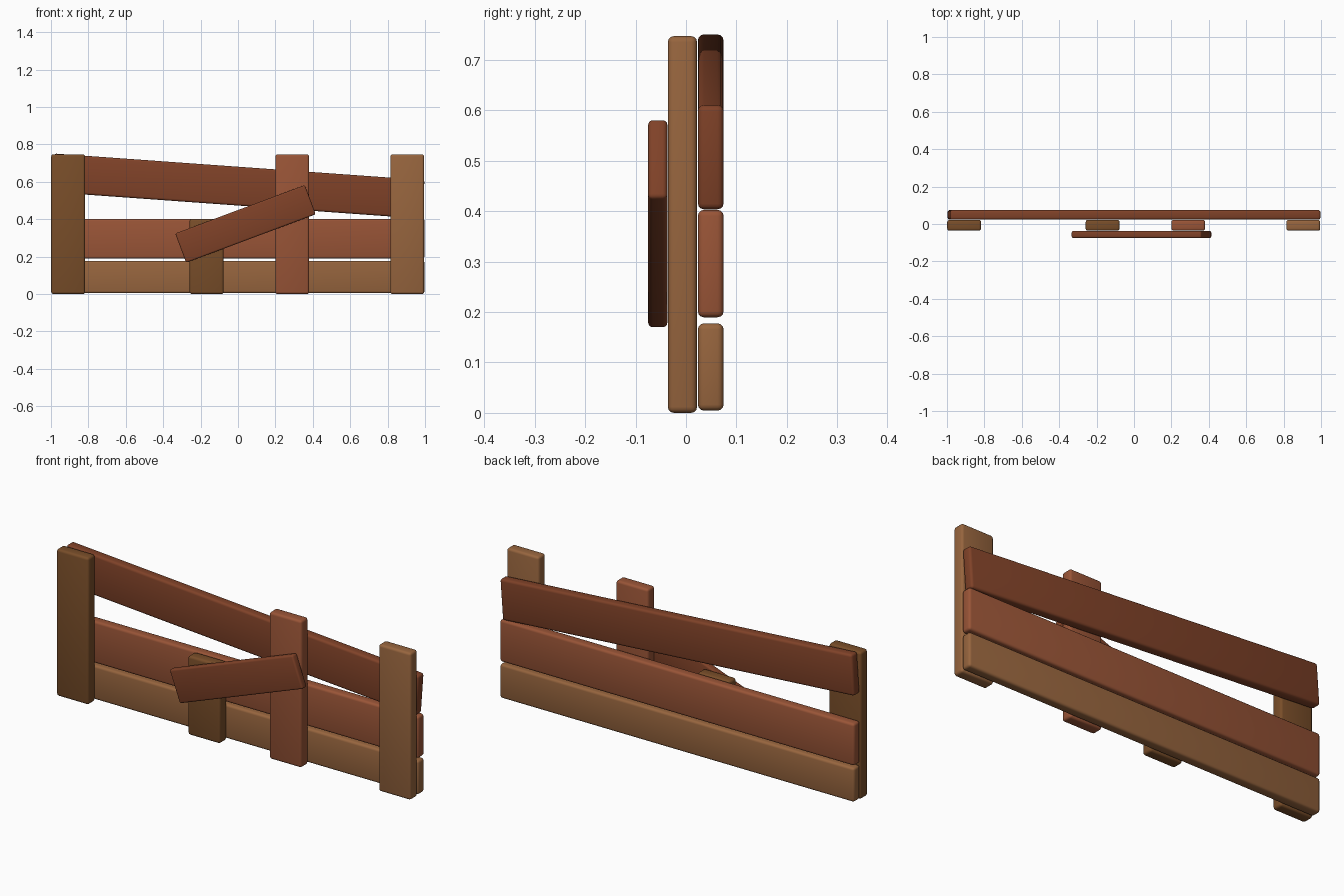
import bpy, bmesh, math
from mathutils import Matrix

if "Cube" in bpy.data.objects:
    bpy.data.objects.remove(bpy.data.objects["Cube"])

# Wood tones
TONES = {
    "dark_brown": (0.19, 0.075, 0.022, 1),
    "tan": (0.31, 0.13, 0.048, 1),
    "red_brown": (0.32, 0.09, 0.038, 1),
    "deep_red": (0.215, 0.054, 0.021, 1),
}
mats = {}
for tone, col in TONES.items():
    mats[tone] = bpy.data.materials.new(tone)
    mats[tone].diffuse_color = col


def plank(name, centre, size, tone, tilt=0.0, bevel=0.012):
    """Rounded board; tilt is in degrees, rising towards +x in the front view."""
    bm = bmesh.new()
    bmesh.ops.create_cube(bm, size=1, matrix=Matrix.Diagonal((*size, 1)))
    bmesh.ops.bevel(bm, geom=bm.edges[:], offset=bevel, segments=3,
                    profile=0.5, affect='EDGES')
    me = bpy.data.meshes.new(name)
    bm.to_mesh(me)
    bm.free()
    me.materials.append(mats[tone])
    ob = bpy.data.objects.new(name, me)
    bpy.context.collection.objects.link(ob)
    ob.location = centre
    ob.rotation_euler.y = -math.radians(tilt)
    bpy.context.view_layer.objects.active = ob
    ob.select_set(True)
    bpy.ops.object.shade_smooth_by_angle(angle=math.radians(40))
    ob.select_set(False)


# Upright posts: x centre, height, tone
for name, x, h, tone in (("left_post", -0.908, 0.747, "dark_brown"),
                         ("broken_post", -0.168, 0.402, "dark_brown"),
                         ("middle_post", 0.29, 0.747, "red_brown"),
                         ("right_post", 0.905, 0.747, "tan")):
    plank(name, (x, -0.007, h / 2), (0.181, 0.058, h), tone)

# Horizontal rails behind the posts
plank("bottom_rail", (0, 0.049, 0.091), (1.994, 0.051, 0.173), "tan")
plank("middle_rail", (0, 0.049, 0.296), (1.994, 0.051, 0.213), "red_brown")
plank("slanted_top_rail", (0, 0.049, 0.577), (1.985, 0.051, 0.207), "deep_red", tilt=-4.1)

# Repair board nailed across the front
plank("repair_board", (0.04, -0.056, 0.375), (0.74, 0.038, 0.167), "deep_red", tilt=20.5, bevel=0.009)

for m in bpy.data.materials:
    if m.users and not m.is_grease_pencil:
        m.use_nodes = True
        m.node_tree.nodes["Principled BSDF"].inputs["Base Color"].default_value = m.diffuse_color
